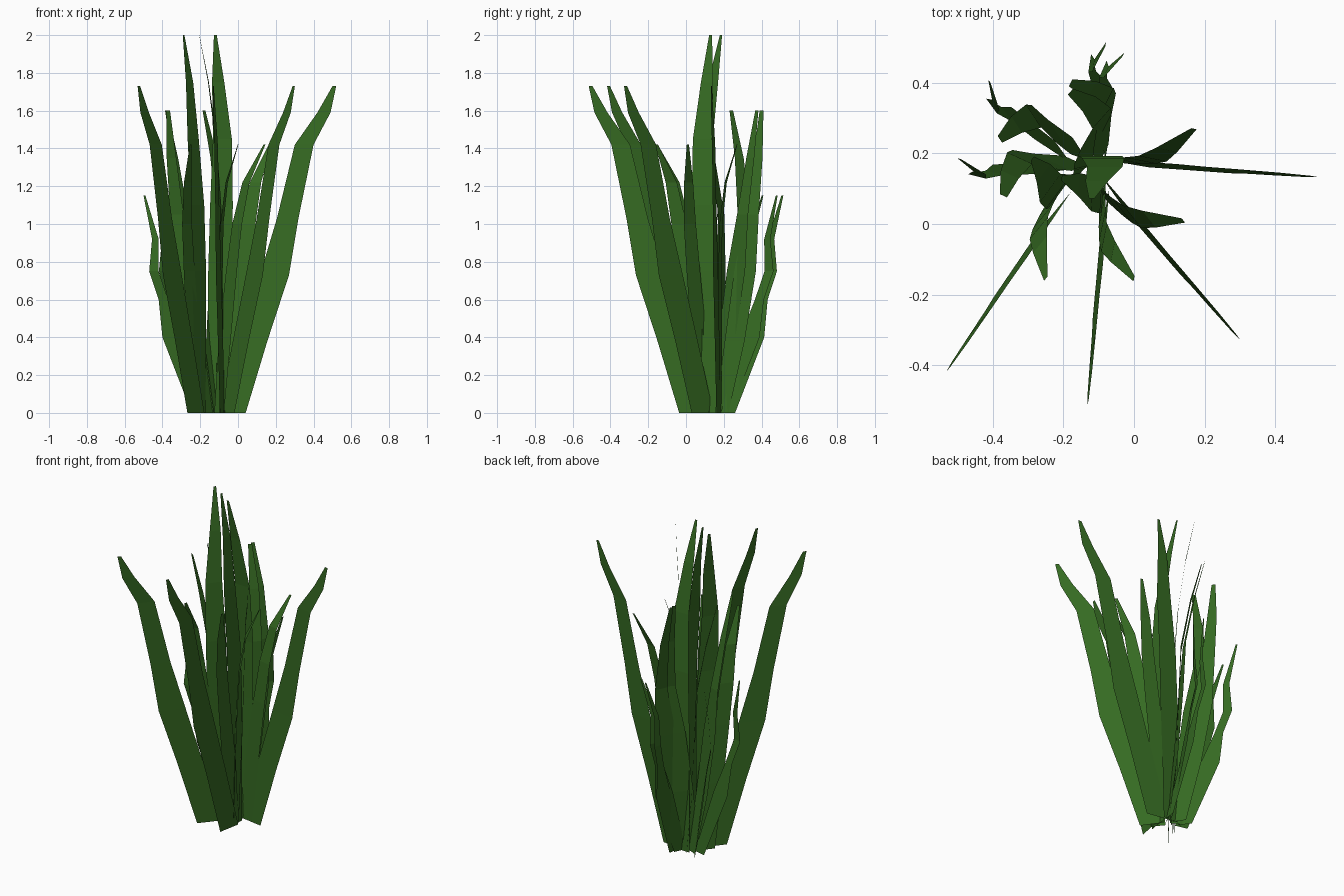
import bpy, bmesh, math
from mathutils import Vector

if "Cube" in bpy.data.objects:
    bpy.data.objects.remove(bpy.data.objects["Cube"])

green = bpy.data.materials.new("leaf_green")
green.diffuse_color = (0.036, 0.145, 0.016, 1)
green.use_nodes = True
green.node_tree.nodes["Principled BSDF"].inputs["Base Color"].default_value = green.diffuse_color

# Blade profiles: rows of (height, inner reach, outer reach, sideways bend)
LONG = [(0, 0, .14, 0), (.38, .11, .255, 0), (.73, .215, .37, 0), (1.03, .305, .42, 0),
        (1.42, .40, .50, 0), (1.59, .52, .59, 0), (1.73, .60, .62, 0)]
TALL = [(0, 0, .10, 0), (.38, 0, .11, 0), (.75, 0, .125, 0), (1.1, .01, .13, -.005),
        (1.45, .025, .125, -.03), (1.75, .02, .085, -.07), (2.0, .03, .045, -.12)]
MID = [(0, 0, .08, 0), (.4, .03, .13, 0), (.75, .08, .17, 0), (1.0, .12, .20, .005),
       (1.22, .17, .23, .03), (1.42, .27, .285, .09)]
WIDE = [(0, .01, .08, 0), (.38, .06, .165, 0), (.75, .11, .225, -.01), (1.05, .17, .24, -.015),
        (1.35, .21, .26, .03), (1.6, .245, .265, .09)]
SHORT = [(0, 0, .075, 0), (.4, .12, .23, .01), (.6, .20, .25, .02), (.75, .25, .30, .03),
         (.92, .25, .285, .02), (1.15, .32, .33, -.02)]


def blade(name, rows, tilt, tip, degrees):
    """Flat strip leaning along a heading, placed so its point ends at tip."""
    a = math.radians(degrees)
    d = Vector((math.cos(a), math.sin(a), 0))
    n = Vector((-d.y, d.x, 0))
    last = rows[-1]
    base = Vector((*tip, 0)) - d * (last[1] + last[2]) / 2 - n * last[3]
    bm = bmesh.new()
    pairs = []
    for z, r_in, r_out, side in rows:
        twist = tilt * (r_out - r_in) / 2
        pairs.append([bm.verts.new(base + d * r + n * (side + s) + Vector((0, 0, z)))
                      for r, s in ((r_in, twist), (r_out, -twist))])
    for (p, q), (s, t) in zip(pairs, pairs[1:]):
        bm.faces.new((p, q, t, s))
    mesh = bpy.data.meshes.new(name)
    bm.to_mesh(mesh)
    bm.free()
    mesh.materials.append(green)
    bpy.context.collection.objects.link(bpy.data.objects.new(name, mesh))


# Tufts: name, profile, tilt, and (tip x, tip y, heading) for each blade
tufts = [
    ("long_blade", LONG, .1, [(.51, .135, -4), (.295, -.32, -49), (-.13, -.505, -95), (-.525, -.41, -124)]),
    ("tall_blade", TALL, 0, [(-.12, .072, 0), (-.205, .13, -94), (-.288, .185, -126)]),
    ("mid_blade", MID, .2, [(.17, .27, 0), (.14, .01, -40), (0, -.155, -90), (-.25, -.155, -118)]),
    ("wide_blade", WIDE, .5, [(-.38, .24, 150), (-.37, .08, 182), (-.18, .40, 90), (-.18, .375, 75)]),
    ("short_blade", SHORT, .25, [(-.495, .185, 180), (-.41, .405, 140), (-.08, .51, 95), (-.03, .48, 80)]),
]
for name, rows, tilt, places in tufts:
    for i, (x, y, heading) in enumerate(places, 1):
        blade(f"{name}_{i}", rows, tilt, (x, y), heading)
